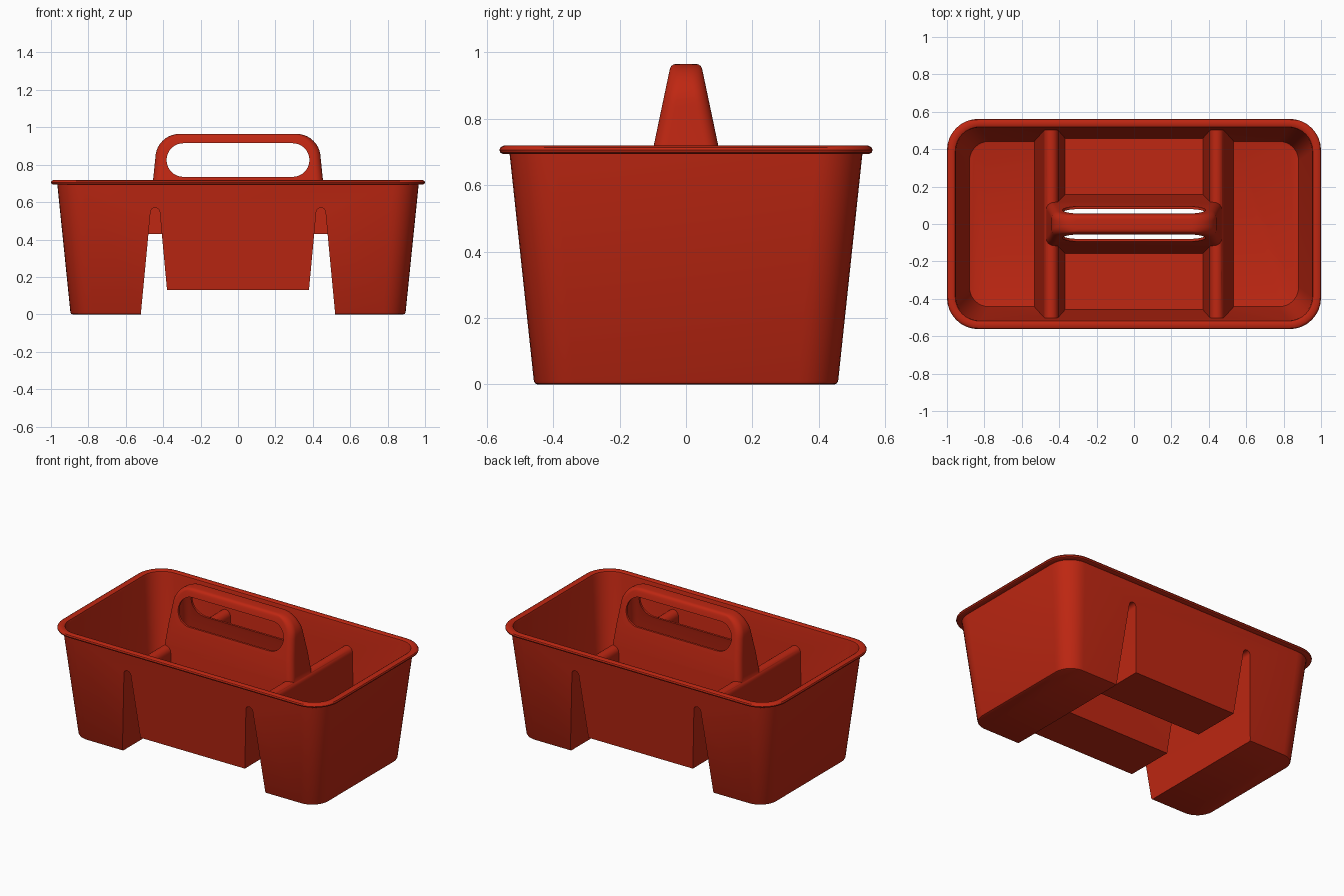
import bpy, bmesh, math

if "Cube" in bpy.data.objects:
    bpy.data.objects.remove(bpy.data.objects["Cube"])

red = bpy.data.materials.new("caddy red")
red.use_nodes = True
colour = (0.52, 0.02, 0.006, 1)
red.diffuse_color = colour
red.node_tree.nodes["Principled BSDF"].inputs["Base Color"].default_value = colour


def make(name, bm):
    bmesh.ops.recalc_face_normals(bm, faces=bm.faces)
    mesh = bpy.data.meshes.new(name)
    bm.to_mesh(mesh)
    bm.free()
    mesh.materials.append(red)
    ob = bpy.data.objects.new(name, mesh)
    bpy.context.collection.objects.link(ob)
    return ob


def loft(name, levels, steps=8):
    """Solid through rounded rectangles given as (z, half x, half y, radius)."""
    bm = bmesh.new()
    rings = []
    for z, hx, hy, r in levels:
        ring = []
        for quarter, (sx, sy) in enumerate([(1, 1), (-1, 1), (-1, -1), (1, -1)]):
            for i in range(steps + 1):
                a = math.pi / 2 * (quarter + i / steps)
                ring.append(bm.verts.new((sx * (hx - r) + r * math.cos(a),
                                          sy * (hy - r) + r * math.sin(a), z)))
        rings.append(ring)
    for a, b in zip(rings, rings[1:]):
        for i in range(len(a)):
            j = (i + 1) % len(a)
            bm.faces.new((a[i], a[j], b[j], b[i]))
    bm.faces.new(rings[0])
    bm.faces.new(rings[-1])
    return make(name, bm)


def prism(name, outline, y0, y1):
    """Extrude an (x, z) outline along y."""
    bm = bmesh.new()
    face = bm.faces.new([bm.verts.new((x, y0, z)) for x, z in outline])
    out = bmesh.ops.extrude_face_region(bm, geom=[face])
    verts = [v for v in out["geom"] if isinstance(v, bmesh.types.BMVert)]
    bmesh.ops.translate(bm, verts=verts, vec=(0, y1 - y0, 0))
    return make(name, bm)


def wedge(name, side, z0, grow, y0, y1):
    """Tapered, round-topped divider section."""
    cx, cz, r = 0.443, 0.545, 0.025 + grow
    pts = [(cx + r + 0.095 * (cz - z0), z0)]
    pts += [(cx + r * math.cos(math.pi * i / 12), cz + r * math.sin(math.pi * i / 12))
            for i in range(13)]
    pts += [(cx - r - 0.093 * (cz - z0), z0)]
    return prism(name, [(side * x, z) for x, z in pts], y0, y1)


def combine(target, tool, operation):
    mod = target.modifiers.new("cut", 'BOOLEAN')
    mod.operation, mod.solver, mod.object = operation, 'EXACT', tool
    bpy.context.view_layer.objects.active = target
    bpy.ops.object.modifier_apply(modifier=mod.name)
    bpy.data.objects.remove(tool)


def box(name, hx, hy, z0, z1):
    return loft(name, [(z0, hx, hy, 0.01), (z1, hx, hy, 0.01)], 1)


def handle_levels(d, bottom):
    """Tapered hollow wall rising into a rounded grip, inset by d."""
    levels = [(bottom, 0.53 - 0.105 * bottom - d, 0.172 - 0.1 * bottom - d, 0.04),
              (0.60, 0.467 - d, 0.114 - d, 0.04),
              (0.71, 0.455 - d, 0.099 - d, 0.04)]
    for i in range(11):
        a = math.pi / 2 * i / 10
        z = 0.835 + (0.13 - d) * math.sin(a)
        hy = 0.099 - 0.21 * (z - 0.71) - d
        hy -= 0.02 * max(0, (i - 6) / 4) ** 3
        levels.append((z, 0.312 + (0.13 - d) * math.cos(a), hy, min(0.04, hy * 0.8)))
    return levels


# Tub: outer wall, rolled rim and inner wall in one closed loft
caddy = loft("caddy_body", [
    (0.0, 0.885, 0.447, 0.11), (0.003, 0.892, 0.454, 0.115), (0.01, 0.896, 0.458, 0.12),
    (0.694, 0.966, 0.531, 0.14), (0.694, 0.99, 0.552, 0.16), (0.698, 0.997, 0.559, 0.165),
    (0.706, 1.0, 0.562, 0.168), (0.714, 0.996, 0.558, 0.165), (0.719, 0.986, 0.548, 0.155),
    (0.719, 0.966, 0.528, 0.14), (0.714, 0.956, 0.519, 0.13), (0.70, 0.952, 0.516, 0.127),
    (0.03, 0.884, 0.446, 0.108), (0.018, 0.88, 0.442, 0.104), (0.015, 0.87, 0.432, 0.094)])

# Dividers and raised middle floor, trimmed to the tub wall
inserts = [wedge("divider", s, 0.004, 0.013, -0.7, 0.7) for s in (-1, 1)]
inserts.append(box("middle_floor", 0.44, 0.7, 0.006, 0.143))
for part in inserts:
    trim = loft("trim", [(0.002, 0.889, 0.451, 0.11), (0.69, 0.959, 0.524, 0.13)])
    combine(part, trim, 'INTERSECT')
    combine(caddy, part, 'UNION')

# Handle block
combine(caddy, loft("handle", handle_levels(0, 0.008)), 'UNION')

# Hollow underside: divider grooves, space below the middle, inside of the handle
for s in (-1, 1):
    combine(caddy, wedge("groove", s, -0.1, 0, -0.8, 0.8), 'DIFFERENCE')
combine(caddy, box("underside", 0.45, 0.8, -0.2, 0.13), 'DIFFERENCE')
combine(caddy, loft("handle_hollow", handle_levels(0.014, -0.15)), 'DIFFERENCE')

# Grip opening
r = 0.09
grip = []
for i in range(34):
    a = math.pi * (i % 17) / 16 + math.pi * (i // 17) - math.pi / 2
    grip.append(((1 if i < 17 else -1) * 0.292 + r * math.cos(a), 0.825 + r * math.sin(a)))
combine(caddy, prism("grip_opening", grip, -0.3, 0.3), 'DIFFERENCE')

# Stiffening webs inside the grooves
parts = [caddy]
for s in (-1, 1):
    for y in (-0.125, 0.125):
        parts.append(wedge("divider_web", s, 0.43, 0.005, y - 0.006, y + 0.006))

# Smooth shading with crisp edges
for ob in bpy.context.selected_objects:
    ob.select_set(False)
for ob in parts:
    ob.select_set(True)
bpy.context.view_layer.objects.active = caddy
bpy.ops.object.shade_smooth_by_angle(angle=math.radians(35))
